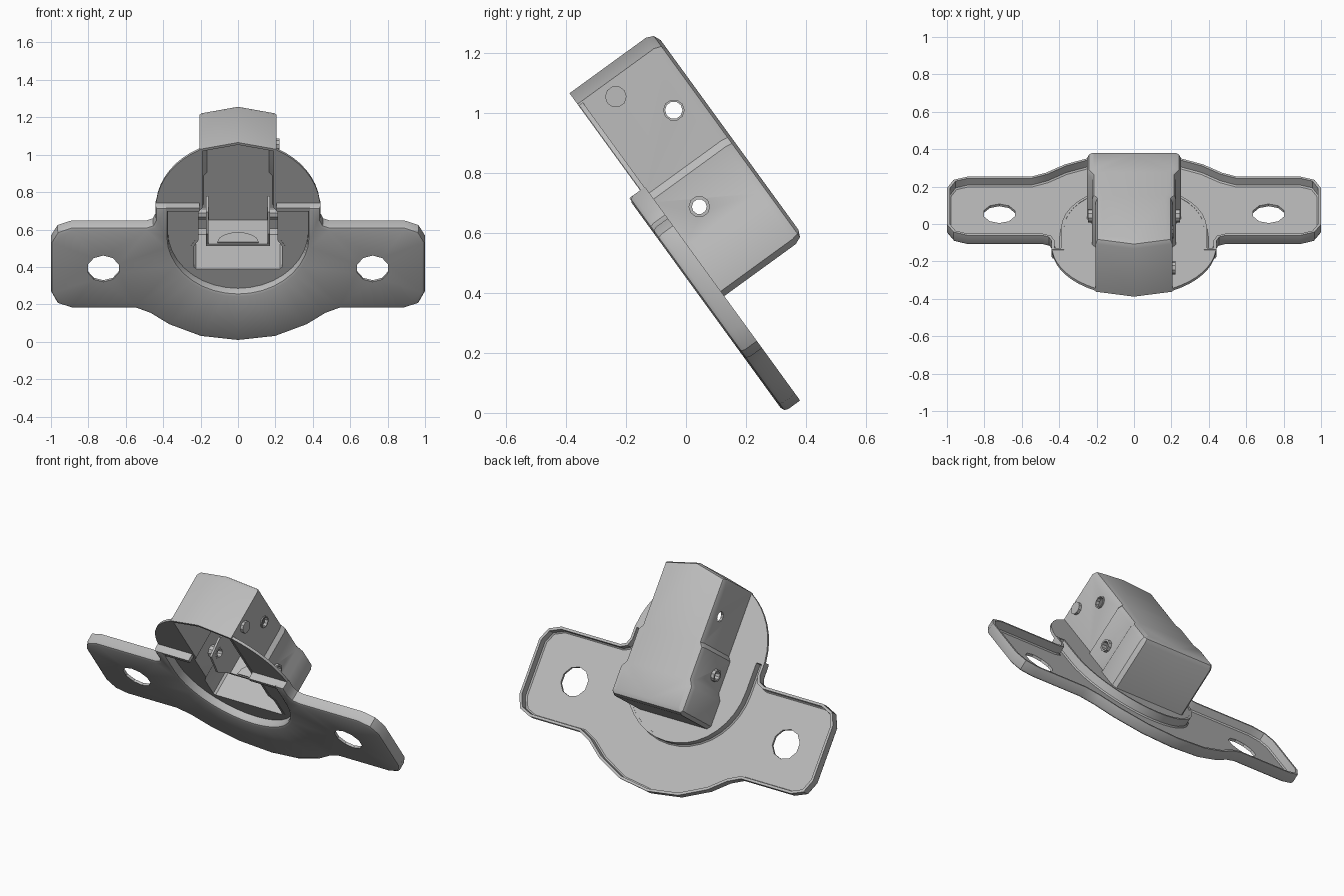
import bpy, bmesh, math
from mathutils import Vector

cube = bpy.data.objects.get("Cube")
if cube:
    bpy.data.objects.remove(cube)

steel = bpy.data.materials.new("grey_steel")
steel.use_nodes = True
steel.diffuse_color = (0.5, 0.5, 0.5, 1)
steel.node_tree.nodes["Principled BSDF"].inputs["Base Color"].default_value = (0.5, 0.5, 0.5, 1)

# The part leans back: u runs up the plate, n runs out of its back
LEAN = math.radians(36)
S, C = math.sin(LEAN), math.cos(LEAN)


def place(x, u, n):
    return Vector((x, C * n - S * u, C * u + S * n))


def solid(name, rings, holes=(), cap=True):
    """Loft rings of (x, u, n); cap the ends (with holes) or close into a tube."""
    bm = bmesh.new()

    def loft(rs, closed):
        rows = [[bm.verts.new(place(*p)) for p in r] for r in rs]
        pairs = list(zip(rows, rows[1:])) + ([(rows[-1], rows[0])] if closed else [])
        for a, b in pairs:
            for i in range(len(a)):
                j = (i + 1) % len(a)
                bm.faces.new((a[i], a[j], b[j], b[i]))
        return rows

    shells = [loft(rings, not cap)] + [loft(h, False) for h in holes]
    if cap:
        for end in (0, -1):
            edges = [bm.edges.get((s[end][i - 1], s[end][i]))
                     for s in shells for i in range(len(s[end]))]
            bmesh.ops.triangle_fill(bm, use_beauty=True, edges=edges)
    bmesh.ops.recalc_face_normals(bm, faces=bm.faces)
    mesh = bpy.data.meshes.new(name)
    bm.to_mesh(mesh)
    bm.free()
    mesh.materials.append(steel)
    ob = bpy.data.objects.new(name, mesh)
    bpy.context.collection.objects.link(ob)
    return ob


def mirrored(half):
    return half + [(-x, u) for x, u in reversed(half[1:-1])]


def inset(poly, d):
    """Move a clockwise outline inward by d with mitred corners."""
    out = []
    for i, p in enumerate(poly):
        p = Vector(p)
        a = (p - Vector(poly[i - 1])).normalized()
        b = (Vector(poly[(i + 1) % len(poly)]) - p).normalized()
        na, nb = Vector((a.y, -a.x)), Vector((b.y, -b.x))
        out.append(tuple(p + (na + nb) * d / (1 + na.dot(nb))))
    return out


def at(poly, n):
    return [(x, u, n) for x, u in poly]


def circle(cx, cy, r, count=10):
    return [(cx + r * math.cos(math.tau * (i + 0.5) / count),
             cy + r * math.sin(math.tau * (i + 0.5) / count)) for i in range(count)]


def pan(name, poly, rim, floor, wall, rad, holes=()):
    """Pressed sheet tray: open at rim, closed with rounded edges at floor."""
    s = 1 if rim > floor else -1
    rings = [at(inset(poly, rad), floor),
             at(inset(poly, rad * 0.3), floor + s * rad * 0.3),
             at(poly, floor + s * rad),
             at(poly, rim),
             at(inset(poly, wall), rim),
             at(inset(poly, wall), floor + s * (rad + wall * 0.3)),
             at(inset(poly, rad + wall * 0.3), floor + s * wall)]
    return solid(name, rings, [(at(h, floor), at(h, floor + s * wall)) for h in holes])


def tube(name, x0, x1, u, n, outer, inner=None):
    def ring(x, r):
        return [(x, a, b) for a, b in circle(u, n, r)]
    if inner is None:
        return solid(name, [ring(x0, outer), ring(x1, outer)])
    return solid(name, [ring(x0, outer), ring(x1, outer), ring(x1, inner), ring(x0, inner)], cap=False)


# Mounting plate with two arms, a curved lower edge and a U-shaped mouth
mouth = [(0.375 * math.sin(t), 0.5 - 0.375 * math.cos(t))
         for t in [math.pi / 2 * i / 9 for i in range(10)]] + [(0.375, 0.69)]
plate_edge = [(0.44, 0.69), (0.44, 0.61), (0.455, 0.575), (0.49, 0.56), (0.89, 0.56),
              (0.965, 0.53), (1, 0.46), (1, 0.13), (0.965, 0.055), (0.89, 0.026),
              (0.55, 0.026), (0.47, -0.01), (0.37, -0.085), (0.2, -0.163), (0, -0.19)]
bolt_holes = [circle(s * 0.72, 0.29, 0.087) for s in (-1, 1)]
pan("mounting_plate", mirrored(mouth + plate_edge), 0.332, 0.265, 0.015, 0.018, bolt_holes)

# Housing, open to the front, widening in steps toward the bottom
side = [(0.205, 1.045), (0.205, 0.665), (0.225, 0.64), (0.225, 0.45),
        (0.25, 0.41), (0.25, 0.26), (0.23, 0.24)]
housing = pan("housing", mirrored([(0, 1.09)] + side + [(0, 0.24)]), 0.312, 0.662, 0.015, 0.035)

# Round backing sheet around the housing mouth
arc = []
for i in range(9):
    t = math.radians(62 - 7 * i)
    arc.append((0.44 * math.cos(t), 0.65 + 0.44 * math.sin(t)))
backing = mirrored([(0, 0.245)] + side[::-1] + arc + [(0.44, 0.68), (0.38, 0.68)] + mouth[-2::-1])
solid("backing_disc", [at(backing, 0.314), at(backing, 0.33)])

# Ledge closing the top of the mouth on each side
for s, label in ((1, "left"), (-1, "right")):
    bar = [(s * x, u) for x, u in ((0.205, 0.665), (0.385, 0.665), (0.385, 0.69), (0.205, 0.69))]
    solid(label + "_ledge", [at(bar, 0.268), at(bar, 0.325)])

# Pin holes through the housing sides
for u, n, r in ((0.84, 0.56, 0.03), (0.53, 0.44, 0.027)):
    cutter = tube("hole_cutter", -0.4, 0.4, u, n, r)
    cutter.hide_render = True
    mod = housing.modifiers.new("hole", "BOOLEAN")
    mod.operation = "DIFFERENCE"
    mod.solver = "EXACT"
    mod.object = cutter
    bpy.context.view_layer.objects.active = housing
    bpy.ops.object.modifier_apply(modifier=mod.name)
    bpy.data.objects.remove(cutter)

# Inner bracket: two ears and a base with a rounded tab
ear = [(0.33, 0.43), (0.45, 0.36), (0.58, 0.38), (0.6, 0.5), (0.48, 0.65), (0.33, 0.65)]
for s, label in ((1, "left"), (-1, "right")):
    e = solid(label + "_ear", [[(s * x, u, n) for u, n in ear] for x in (0.157, 0.17)],
              [[[(s * x, u, n) for u, n in circle(0.53, 0.44, 0.026)] for x in (0.157, 0.17)]])
    tube(label + "_rivet", s * 0.155, s * 0.245, 0.53, 0.44, 0.036, 0.025)
base = [(-0.17, 0.43), (0.17, 0.43), (0.17, 0.65), (-0.17, 0.65)]
solid("bracket_base", [[(x, u, n) for x, n in base] for u in (0.32, 0.335)])
tab = [(0.11 * math.cos(math.pi * i / 8), 0.435 + 0.09 * math.sin(math.pi * i / 8)) for i in range(9)]
solid("bracket_tab", [[(x, u, n) for x, n in tab] for u in (0.33, 0.343)])

# Peg and collar on the left side
tube("side_peg", 0.195, 0.222, 0.99, 0.43, 0.036)
tube("side_collar", 0.192, 0.212, 0.84, 0.56, 0.036, 0.029)

# Smooth shading with sharp edges kept
for ob in bpy.context.collection.objects:
    if ob.type == "MESH" and steel.name in ob.data.materials:
        bpy.ops.object.select_all(action="DESELECT")
        ob.select_set(True)
        bpy.context.view_layer.objects.active = ob
        bpy.ops.object.shade_smooth_by_angle(angle=math.radians(35))
